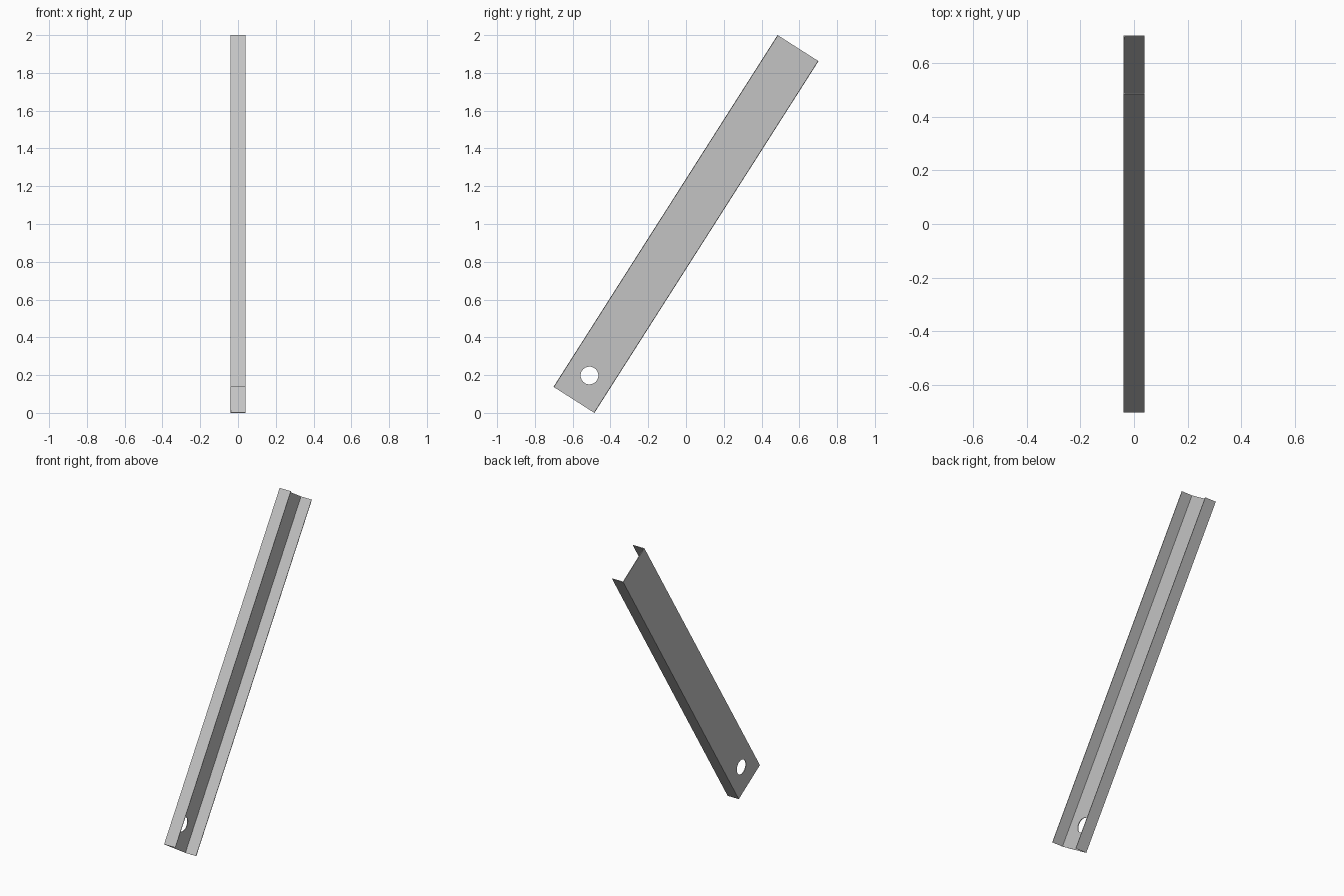
import bpy, bmesh, math
from mathutils import Matrix

cube = bpy.data.objects.get("Cube")
if cube:
    bpy.data.objects.remove(cube, do_unlink=True)

LENGTH, WIDTH, HALF_DEPTH, SHEET = 2.208, 0.257, 0.04, 0.004
TILT = math.radians(-32.5)
HOLE_RADIUS, HOLE_FROM_END = 0.047, 0.153

steel = bpy.data.materials.new("grey steel")
steel.use_nodes = True
colour = (0.55, 0.55, 0.55, 1)
steel.diffuse_color = colour
steel.node_tree.nodes["Principled BSDF"].inputs["Base Color"].default_value = colour


def make_object(name, bm):
    bmesh.ops.recalc_face_normals(bm, faces=bm.faces)
    mesh = bpy.data.meshes.new(name)
    bm.to_mesh(mesh)
    bm.free()
    mesh.materials.append(steel)
    obj = bpy.data.objects.new(name, mesh)
    bpy.context.collection.objects.link(obj)
    return obj


# Folded sheet channel: U profile, open towards +x, extruded along its length
h, d, t = WIDTH / 2, HALF_DEPTH, SHEET
half = [(-d, h), (d, h), (d, h - t), (t - d, h - t)]
profile = half + [(x, -y) for x, y in reversed(half)]
bm = bmesh.new()
face = bm.faces.new([bm.verts.new((x, y, -LENGTH / 2)) for x, y in profile])
extruded = bmesh.ops.extrude_face_region(bm, geom=[face])["geom"]
bmesh.ops.translate(bm, vec=(0, 0, LENGTH),
                    verts=[v for v in extruded if isinstance(v, bmesh.types.BMVert)])
channel = make_object("channel_bar", bm)

# Round bolt hole through the web near the lower end
bm = bmesh.new()
place = Matrix.Translation((-d, 0, HOLE_FROM_END - LENGTH / 2)) @ Matrix.Rotation(math.pi / 2, 4, "Y")
bmesh.ops.create_cone(bm, cap_ends=True, segments=32, radius1=HOLE_RADIUS,
                      radius2=HOLE_RADIUS, depth=0.04, matrix=place)
cutter = make_object("hole_cutter", bm)
cutter.hide_render = True

cut = channel.modifiers.new("bolt_hole", "BOOLEAN")
cut.operation = "DIFFERENCE"
cut.solver = "EXACT"
cut.object = cutter
bpy.context.view_layer.objects.active = channel
bpy.ops.object.modifier_apply(modifier=cut.name)
bpy.data.objects.remove(cutter, do_unlink=True)

# Lean the bar backwards and stand it on the ground
channel.data.transform(Matrix.Translation((0, 0, 1)) @ Matrix.Rotation(TILT, 4, "X"))
